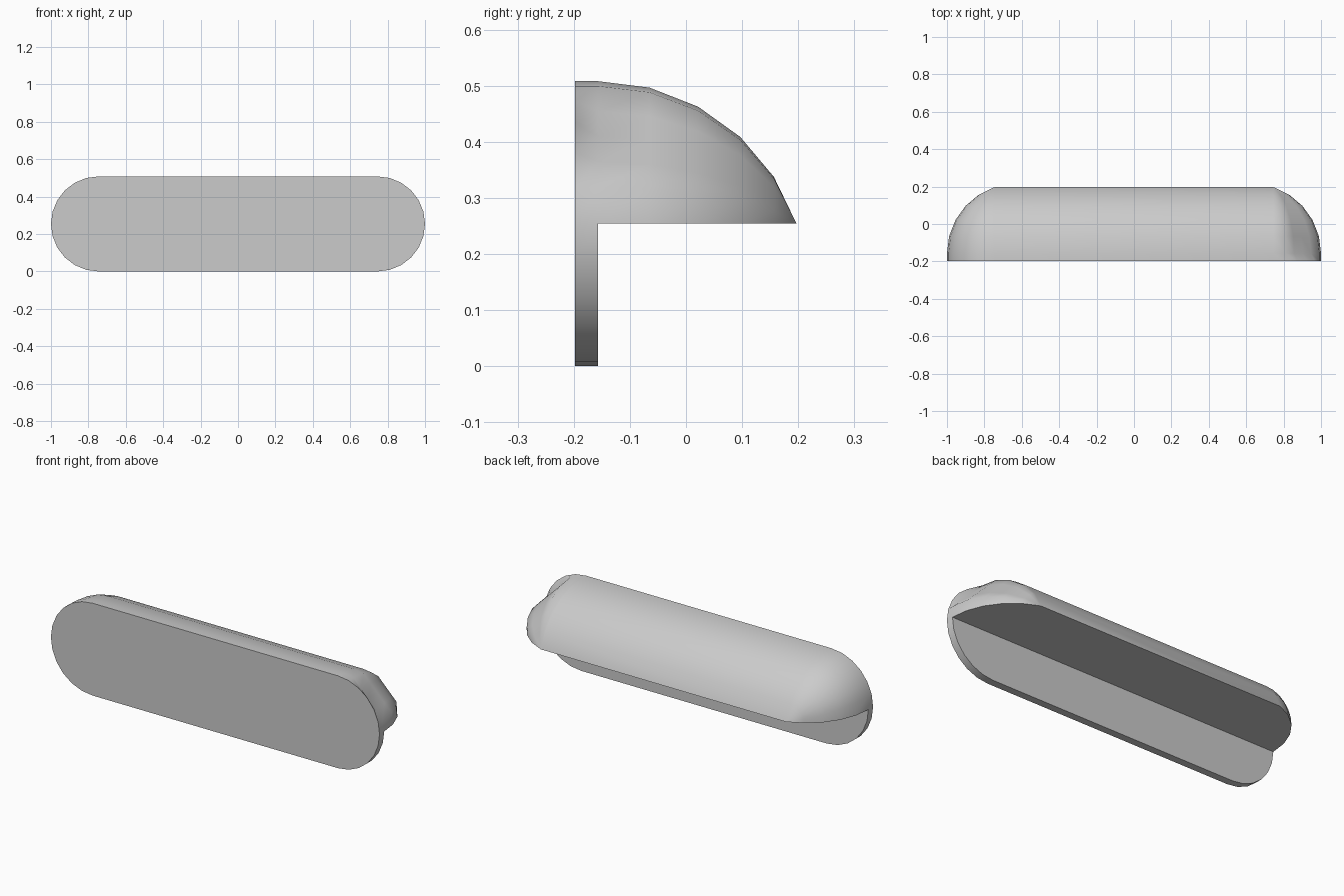
import bpy, bmesh, math

if "Cube" in bpy.data.objects:
    bpy.data.objects.remove(bpy.data.objects["Cube"])

R, CX, CZ = 0.254, 0.746, 0.254      # end radius, end centre, half height
Y0, Y1, Y2 = -0.198, -0.157, 0.197   # plate front, plate back, hood tip
N = 6                                # segments per quarter circle


def arc(r, start, end, flat=False):
    """Rounded outline points (x, z) between two quarter indices."""
    pts = []
    for q in range(start, end):
        sx = CX if q in (0, 3) else -CX
        for i in range(N + 1):
            a = math.radians(90) * (q + i / N)
            x, z = r * math.cos(a), r * math.sin(a)
            # the upper right corner is planed off between its outer steps
            if flat and q == 0 and 1 < i < N - 1:
                t = (i - 1) / (N - 2)
                a0, a1 = math.pi / 2 / N, math.pi / 2 * (N - 1) / N
                x = r * ((1 - t) * math.cos(a0) + t * math.cos(a1))
                z = r * ((1 - t) * math.sin(a0) + t * math.sin(a1))
            pts.append((sx + x, CZ + z))
    return pts


bm = bmesh.new()


def ring(pts, y):
    return [bm.verts.new((x, y, z)) for x, z in pts]


def bridge(a, b, closed=False):
    for i in range(len(a) - (0 if closed else 1)):
        j = (i + 1) % len(a)
        bm.faces.new((a[i], a[j], b[j], b[i]))


# Back plate with a full rounded outline
front = ring(arc(R, 0, 4), Y0)
back = ring(arc(R, 0, 2, True) + arc(R, 2, 4), Y1)
bm.faces.new(front)
bridge(front, back, True)
half = 2 * (N + 1)
bm.faces.new([back[half - 1]] + back[half:] + [back[0]])

# Hood: rings shrinking along a circular profile towards the rear edge
depth = Y2 - Y1
rad = (depth ** 2 + R ** 2) / (2 * R)
sweep = math.asin(depth / rad)
rings = [back[:half]]
for k in range(1, 6):
    a = sweep * k / 5
    r = max(R - rad * (1 - math.cos(a)), 0.0)
    rings.append(ring(arc(r, 0, 2, True), Y1 + rad * math.sin(a)))
    bridge(rings[-2], rings[-1])

# Flat underside of the hood
bm.faces.new([g[0] for g in rings] + [g[-1] for g in reversed(rings)])

bmesh.ops.remove_doubles(bm, verts=bm.verts, dist=0.0005)
bmesh.ops.recalc_face_normals(bm, faces=bm.faces)

mesh = bpy.data.meshes.new("hooded_plate")
bm.to_mesh(mesh)
bm.free()
obj = bpy.data.objects.new("hooded_plate", mesh)
bpy.context.collection.objects.link(obj)
bpy.context.view_layer.objects.active = obj
obj.select_set(True)
bpy.ops.object.shade_smooth_by_angle(angle=math.radians(40))
